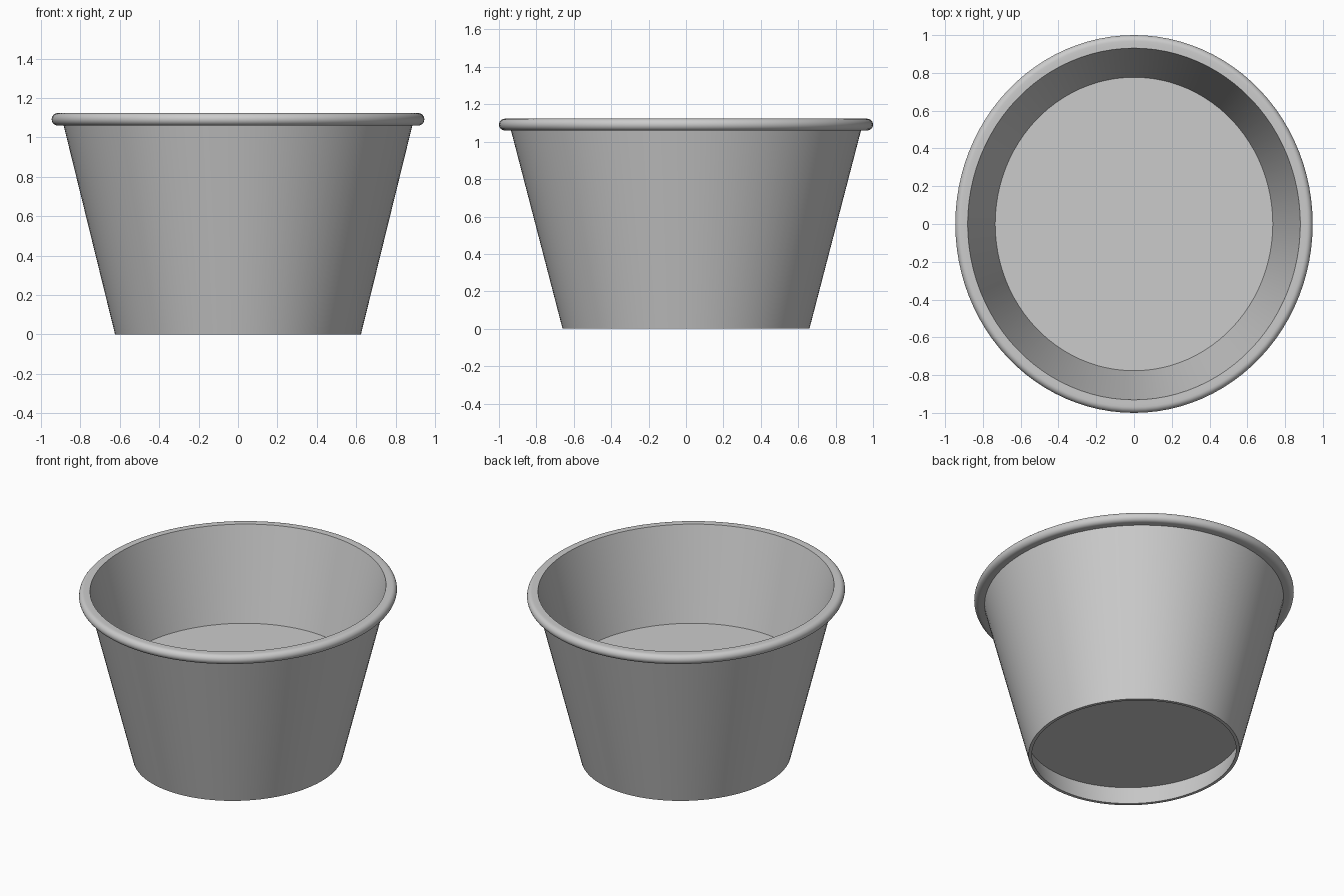
import bpy, bmesh, math

cube = bpy.data.objects.get("Cube")
if cube:
    bpy.data.objects.remove(cube, do_unlink=True)

SEGMENTS = 96
X_SCALE = 0.946          # the cup is slightly oval
TOP, RIM_BASE = 1.123, 1.06

grey = bpy.data.materials.new("plain grey")
grey.use_nodes = True
colour = (0.6, 0.6, 0.6, 1)
grey.diffuse_color = colour
grey.node_tree.nodes["Principled BSDF"].inputs["Base Color"].default_value = colour


def outer(z):
    """Outer wall radius at a height."""
    return 0.66 + 0.26 * z


def inner(z):
    """Inner wall radius at a height."""
    return outer(z) - 0.021


def lathe(name, profile):
    """Revolve a closed (radius, height) profile about z into an oval solid."""
    bm = bmesh.new()
    verts = [bm.verts.new((r, 0, z)) for r, z in profile]
    edges = [bm.edges.new((a, b)) for a, b in zip(verts, verts[1:] + verts[:1])]
    bmesh.ops.spin(bm, geom=verts + edges, axis=(0, 0, 1), cent=(0, 0, 0),
                   angle=math.tau, steps=SEGMENTS)
    bmesh.ops.remove_doubles(bm, verts=bm.verts, dist=0.0001)
    bmesh.ops.dissolve_degenerate(bm, edges=bm.edges, dist=0.0001)
    bmesh.ops.scale(bm, vec=(X_SCALE, 1, 1), verts=bm.verts)
    bmesh.ops.recalc_face_normals(bm, faces=bm.faces)
    mesh = bpy.data.meshes.new(name)
    bm.to_mesh(mesh)
    bm.free()
    mesh.materials.append(grey)
    ob = bpy.data.objects.new(name, mesh)
    bpy.context.collection.objects.link(ob)
    bpy.ops.object.select_all(action='DESELECT')
    ob.select_set(True)
    bpy.context.view_layer.objects.active = ob
    bpy.ops.object.shade_smooth_by_angle(angle=math.radians(30))
    return ob


# Tapered wall, open at both ends
lathe("cup_wall", [(outer(0), 0), (outer(TOP), TOP), (inner(TOP), TOP), (inner(0), 0)])

# Rolled rim: flat on top, rounded outside
radius = (TOP - RIM_BASE) / 2
arc = [math.pi / 2 - math.pi * i / 12 for i in range(13)]
rim = [(1 - radius + radius * math.cos(a), TOP - radius + radius * math.sin(a)) for a in arc]
lathe("rim", [(outer(TOP), TOP)] + rim + [(outer(RIM_BASE), RIM_BASE)])

# Raised solid floor, recessed from below
low, high = 0.13, 0.53
def_floor = [(0.0, low), (inner(low), low), (inner(high), high), (0.0, high)]
bm_floor = lathe("floor", def_floor)
